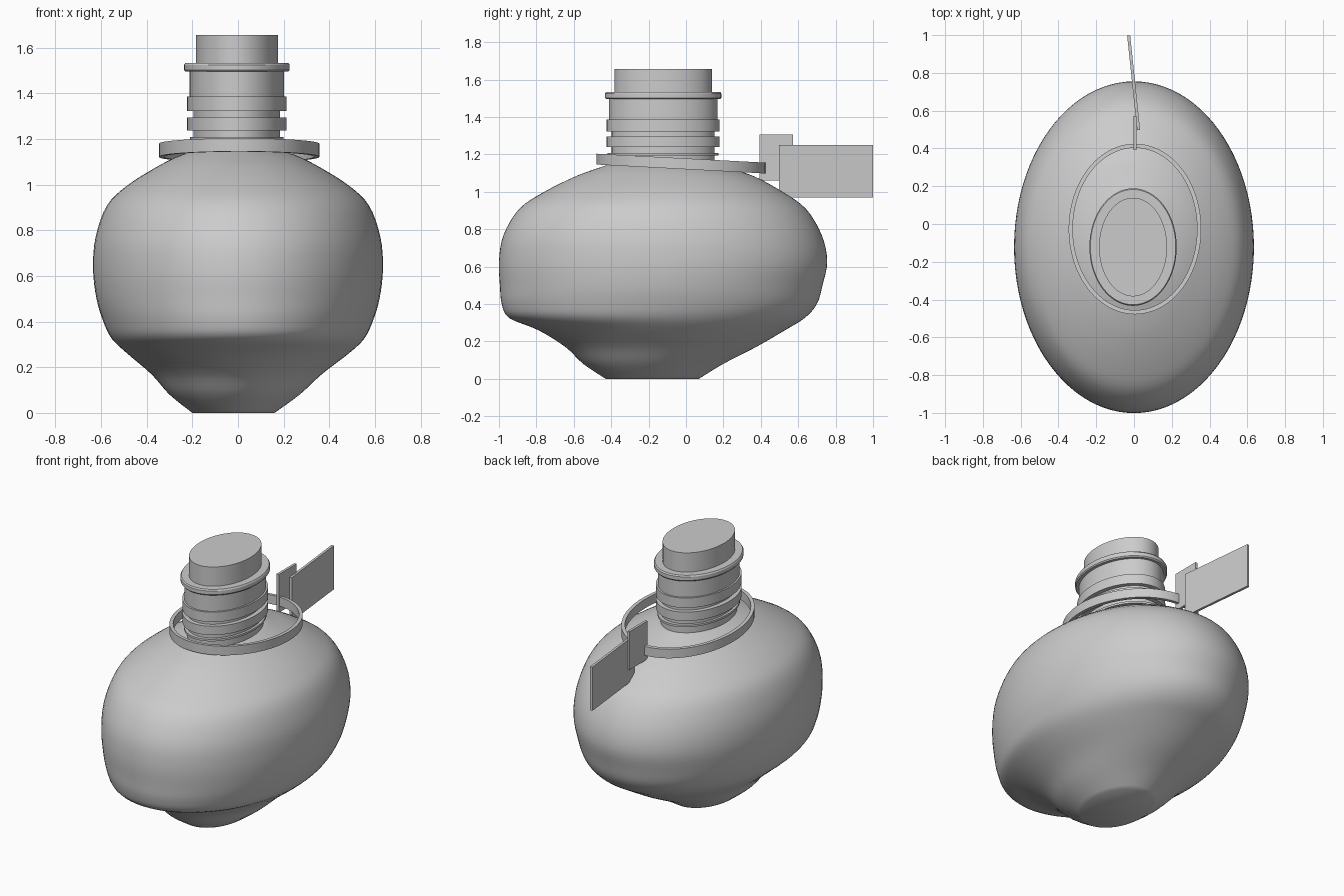
import bpy, bmesh, math
from mathutils import Matrix

if "Cube" in bpy.data.objects:
    bpy.data.objects.remove(bpy.data.objects["Cube"])

GREY = bpy.data.materials.new("plain grey")
GREY.diffuse_color = (0.6, 0.6, 0.6, 1)
GREY.use_nodes = True
GREY.node_tree.nodes["Principled BSDF"].inputs["Base Color"].default_value = GREY.diffuse_color


def finish(name, bm, angle=None):
    bmesh.ops.recalc_face_normals(bm, faces=bm.faces)
    me = bpy.data.meshes.new(name)
    bm.to_mesh(me)
    bm.free()
    ob = bpy.data.objects.new(name, me)
    bpy.context.collection.objects.link(ob)
    me.materials.append(GREY)
    if angle:
        bpy.ops.object.select_all(action='DESELECT')
        ob.select_set(True)
        bpy.context.view_layer.objects.active = ob
        bpy.ops.object.shade_smooth_by_angle(angle=math.radians(angle))
    return ob


def loft(name, sections, n=96, closed=False, slope=0.0, angle=30):
    """Stack ellipses (z, half x, centre x, y front, y back); slope tilts along y."""
    bm = bmesh.new()
    rings = []
    for z, hx, cx, y0, y1 in sections:
        cy, hy = (y0 + y1) / 2, (y1 - y0) / 2
        ring = []
        for i in range(n):
            a = 2 * math.pi * i / n
            y = cy + hy * math.sin(a)
            ring.append(bm.verts.new((cx + hx * math.cos(a), y, z + slope * y)))
        rings.append(ring)
    pairs = list(zip(rings, rings[1:]))
    if closed:
        pairs.append((rings[-1], rings[0]))
    for a, b in pairs:
        for i in range(n):
            j = (i + 1) % n
            bm.faces.new((a[i], a[j], b[j], b[i]))
    if not closed:
        bm.faces.new(rings[0])
        bm.faces.new(rings[-1])
    return finish(name, bm, angle)


def spline(rows, steps=4):
    """Catmull-Rom smoothing of the section table."""
    out = []
    for k in range(len(rows) - 1):
        p0, p1 = rows[max(k - 1, 0)], rows[k]
        p2, p3 = rows[k + 1], rows[min(k + 2, len(rows) - 1)]
        for s in range(steps):
            t = s / steps
            out.append(tuple(
                0.5 * (2 * b + (c - a) * t + (2 * a - 5 * b + 4 * c - d) * t * t
                       + (3 * b - a - 3 * c + d) * t ** 3)
                for a, b, c, d in zip(p0, p1, p2, p3)))
    return out + [rows[-1]]


# Oval flask body, overhanging a narrow foot
body = [
    (0.00, 0.18, -0.02, -0.43, 0.07),
    (0.08, 0.285, -0.015, -0.55, 0.20),
    (0.17, 0.374, -0.006, -0.645, 0.375),
    (0.26, 0.485, 0.0, -0.79, 0.53),
    (0.325, 0.553, 0.0, -0.945, 0.635),
    (0.40, 0.59, 0.0, -0.985, 0.70),
    (0.50, 0.62, 0.0, -0.995, 0.73),
    (0.63, 0.635, 0.0, -1.0, 0.755),
    (0.77, 0.624, 0.0, -0.975, 0.725),
    (0.91, 0.573, 0.0, -0.89, 0.64),
    (1.00, 0.48, 0.0, -0.757, 0.515),
    (1.08, 0.352, 0.0, -0.596, 0.37),
    (1.125, 0.262, 0.0, -0.475, 0.235),
    (1.15, 0.19, 0.0, -0.40, 0.16),
]
loft("flask_body", spline(body), angle=60)


def oval(name, steps):
    """Neck piece centred on the neck axis from (z, half x, half y) steps."""
    loft(name, [(z, hx, -0.005, -0.122 - hy, -0.122 + hy) for z, hx, hy in steps])


# Neck, raised bands, rim and stopper
oval("neck_core", [(1.10, 0.19, 0.275), (1.40, 0.19, 0.275)])
for i, (z0, z1) in enumerate([(1.195, 1.208), (1.238, 1.295), (1.322, 1.385)]):
    hx, hy = (0.205, 0.297) if i == 0 else (0.218, 0.302)
    oval(f"neck_band_{i + 1}", [(z0, hx, hy), (z1, hx, hy)])
oval("upper_neck", [(1.38, 0.207, 0.290), (1.50, 0.207, 0.290)])
oval("neck_rim", [(1.495, 0.226, 0.305), (1.502, 0.231, 0.311),
                  (1.525, 0.231, 0.311), (1.533, 0.226, 0.305)])
oval("stopper", [(1.52, 0.18, 0.261), (1.656, 0.18, 0.261)])

# Loose collar ring, tilted down toward the back
t = 0.022
ring = [(1.12, 0), (1.178, 0), (1.178, t), (1.12, t)]
loft("collar_ring", [(z, 0.351 - d, 0.005, -0.478 + d, 0.425 - d) for z, d in ring],
     closed=True, slope=-0.053)


def plate(name, size, centre, turn=0.0):
    bm = bmesh.new()
    bmesh.ops.create_cube(bm, size=1, matrix=Matrix.Translation(centre)
                          @ Matrix.Rotation(turn, 4, 'Z')
                          @ Matrix.Diagonal((*size, 1)))
    finish(name, bm)


# Hanging tag and its small holder behind the collar
plate("tag_holder", (0.016, 0.18, 0.245), (0.006, 0.483, 1.183))
plate("tag", (0.016, 0.504, 0.28), (-0.002, 0.748, 1.11), math.radians(6))
